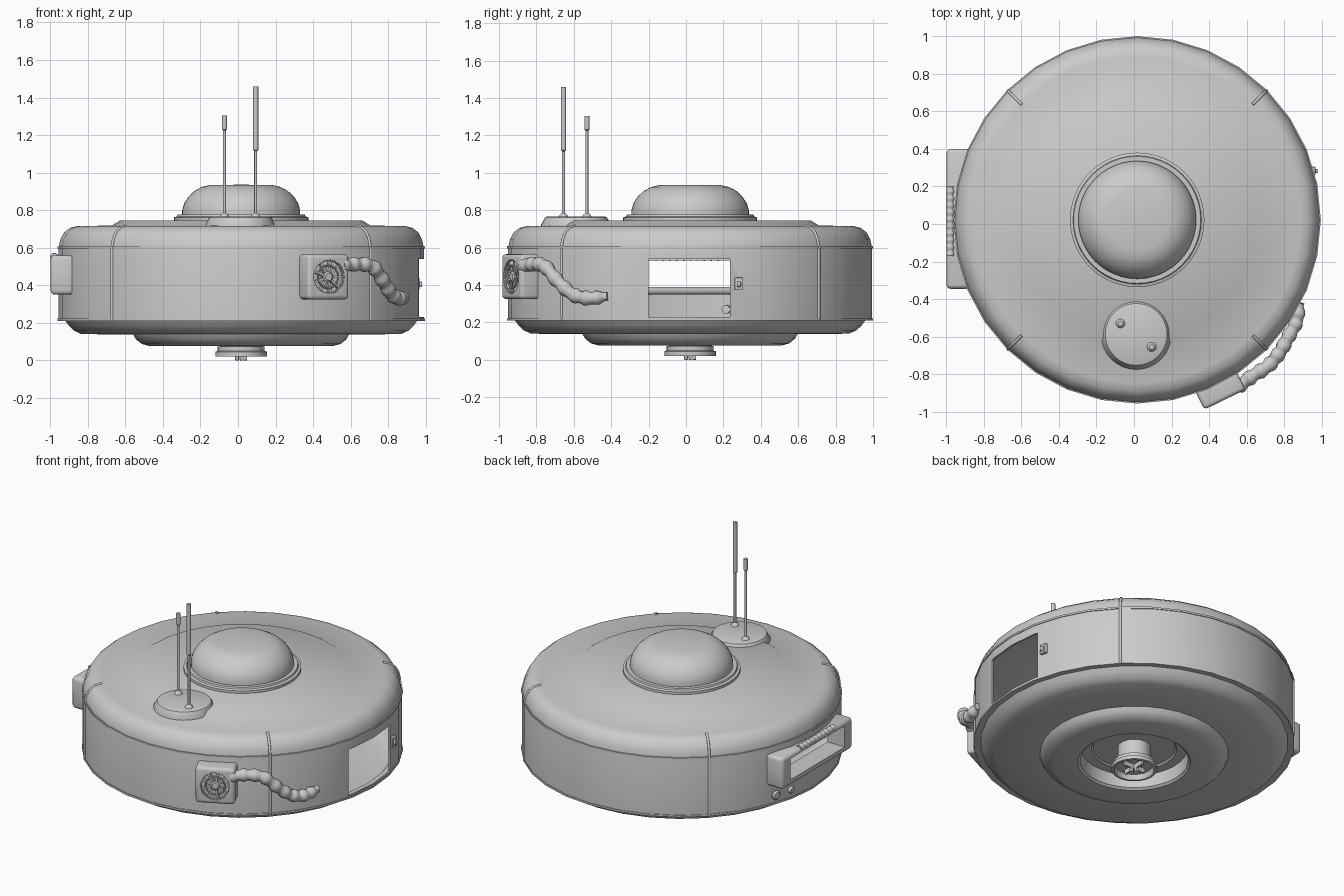
import bpy, bmesh, math
from mathutils import Matrix, Vector

if "Cube" in bpy.data.objects:
    bpy.data.objects.remove(bpy.data.objects["Cube"])

grey = bpy.data.materials.new("plain grey")
grey.use_nodes = True
grey.diffuse_color = (0.6, 0.6, 0.6, 1)
grey.node_tree.nodes["Principled BSDF"].inputs["Base Color"].default_value = (0.6, 0.6, 0.6, 1)

CENTRE = Vector((0.017, 0.022, 0))
AT_CENTRE = Matrix.Translation(CENTRE)


def activate(obj):
    bpy.ops.object.select_all(action="DESELECT")
    obj.select_set(True)
    bpy.context.view_layer.objects.active = obj


def smooth(obj, angle=35):
    activate(obj)
    bpy.ops.object.shade_smooth_by_angle(angle=math.radians(angle))
    return obj


def finish(name, bm, matrix=None):
    bmesh.ops.recalc_face_normals(bm, faces=bm.faces)
    if matrix:
        bm.transform(matrix)
    mesh = bpy.data.meshes.new(name)
    bm.to_mesh(mesh)
    bm.free()
    mesh.materials.append(grey)
    obj = bpy.data.objects.new(name, mesh)
    bpy.context.collection.objects.link(obj)
    return smooth(obj)


def lathe(name, profile, matrix=AT_CENTRE, steps=32):
    """Spin (radius, height) points around z."""
    bm = bmesh.new()
    verts = [bm.verts.new((r, 0, z)) for r, z in profile]
    edges = [bm.edges.new(pair) for pair in zip(verts, verts[1:])]
    bmesh.ops.spin(bm, geom=verts + edges, cent=(0, 0, 0), axis=(0, 0, 1),
                   angle=math.tau, steps=steps)
    bmesh.ops.remove_doubles(bm, verts=bm.verts, dist=0.0001)
    return finish(name, bm, matrix)


def box(name, low, high, matrix=None, bevel=0.0):
    low, high = Vector(low), Vector(high)
    bm = bmesh.new()
    bmesh.ops.create_cube(bm, size=1, matrix=Matrix.Translation((low + high) / 2)
                          @ Matrix.Diagonal((*(high - low), 1)))
    if bevel:
        bmesh.ops.bevel(bm, geom=bm.edges[:], offset=bevel, segments=3,
                        profile=0.5, affect="EDGES")
    return finish(name, bm, matrix)


def tube(name, points, radius, scale=None, matrix=None):
    """Sweep a round section along points, with an optional radius rule."""
    curve = bpy.data.curves.new(name, "CURVE")
    curve.dimensions = "3D"
    curve.bevel_depth = radius
    curve.bevel_resolution = 3
    curve.use_fill_caps = True
    line = curve.splines.new("POLY")
    line.points.add(len(points) - 1)
    for i, co in enumerate(points):
        line.points[i].co = (*co, 1)
        line.points[i].radius = scale(i / (len(points) - 1)) if scale else 1
    curve.materials.append(grey)
    obj = bpy.data.objects.new(name, curve)
    bpy.context.collection.objects.link(obj)
    if matrix:
        obj.matrix_world = matrix
    activate(obj)
    bpy.ops.object.convert(target="MESH")
    return smooth(bpy.context.object, 50)


def carve(obj, cutter, keep=False):
    cutter.hide_render = True
    mod = obj.modifiers.new("opening", "BOOLEAN")
    mod.operation = "DIFFERENCE"
    mod.solver = "EXACT"
    mod.object = cutter
    activate(obj)
    bpy.ops.object.modifier_apply(modifier=mod.name)
    if not keep:
        bpy.data.objects.remove(cutter)
    smooth(obj)


# Hollow body shell
shoulder = [(0.87, 0.716), (0.912, 0.706), (0.943, 0.682), (0.963, 0.645), (0.973, 0.6)]
body = lathe("body_shell", [(0, 0.745), (0.645, 0.745), (0.69, 0.718)] + shoulder + [
    (0.973, 0.213), (0.938, 0.213), (0.918, 0.185), (0.89, 0.158), (0.85, 0.14),
    (0.575, 0.138), (0.56, 0.112), (0.53, 0.088), (0.485, 0.076), (0.345, 0.076),
    (0.33, 0.088), (0.322, 0.17), (0.26, 0.17), (0.25, 0.18), (0, 0.18)])
activate(body)
shell = body.modifiers.new("thickness", "SOLIDIFY")
shell.thickness = 0.014
shell.offset = -1
bpy.ops.object.modifier_apply(modifier=shell.name)

# Hatch opening and its latch
carve(body, box("hatch_cutter", (0.8, -0.2, 0.23), (1.1, 0.235, 0.54)))
box("latch_plate", (0.93, 0.26, 0.375), (0.966, 0.305, 0.44), bevel=0.004)
box("latch_button", (0.955, 0.272, 0.39), (0.98, 0.293, 0.42), bevel=0.005)

# Carrying handle, open through the wall behind it
handle = box("handle_frame", (-0.998, -0.345, 0.35), (-0.87, 0.4, 0.56), bevel=0.022)
slot = box("handle_cutter", (-1.1, -0.26, 0.39), (-0.8, 0.315, 0.532))
carve(body, slot, keep=True)
carve(handle, slot)
tube("handle_grip", [(-0.978, -0.17 + 0.37 * i / 60, 0.551) for i in range(61)], 0.02,
     lambda t: 1 + 0.13 * math.sin(t * math.tau * 10))

# Trim rings and four seam ribs
for name, z in (("shoulder_ring", 0.602), ("bottom_ring", 0.216)):
    lathe(name, [(0.96, z - 0.006), (0.978, z - 0.006), (0.978, z + 0.006), (0.96, z + 0.006)])
for i in range(4):
    turn = AT_CENTRE @ Matrix.Rotation(math.radians(45 + 90 * i), 4, "Z")
    tube("seam_rib", [(r, 0, z) for r, z in shoulder + [(0.973, 0.214)]], 0.008, matrix=turn)

# Dome on its stepped collar
lathe("dome_collar", [(0, 0.74), (0.358, 0.74), (0.358, 0.762), (0.342, 0.767),
                      (0.338, 0.777), (0, 0.777)], steps=48)
lathe("dome", [(0.314, 0.77), (0.314, 0.8), (0.303, 0.838), (0.28, 0.873), (0.248, 0.903),
               (0.21, 0.924), (0.165, 0.934), (0, 0.936)], steps=48)

# Antenna mount with two whips
lathe("antenna_mount", [(0, 0.71), (0.187, 0.71), (0.187, 0.724), (0.165, 0.762),
                        (0.155, 0.766), (0, 0.766)], Matrix.Translation((0.012, -0.588, 0)))
for name, x, y, joint, top in (("short_antenna", -0.072, -0.53, 1.225, 1.305),
                               ("long_antenna", 0.094, -0.655, 1.115, 1.46)):
    lathe(name, [(0, 0.76), (0.026, 0.764), (0.018, 0.778), (0.008, 0.786), (0.008, joint),
                 (0.014, joint + 0.006), (0.014, top), (0, top)],
          Matrix.Translation((x, y, 0)), 12)

# Vent box with a round fan pocket
side = Matrix.Rotation(math.radians(26), 4, "Z")
vent_at = AT_CENTRE @ side @ Matrix.Translation((0, -0.985, 0.445))
fan_at = vent_at @ Matrix.Translation((0, -0.08, 0)) @ Matrix.Rotation(math.pi / 2, 4, "X")
vent = box("vent_box", (-0.122, -0.08, -0.12), (0.122, 0.08, 0.12), vent_at, 0.02)
carve(vent, lathe("vent_cutter", [(0, -0.035), (0.092, -0.035), (0.092, 0.03), (0, 0.03)], fan_at))
lathe("fan_hub", [(0, -0.04), (0.028, -0.04), (0.028, -0.006), (0.02, 0), (0, 0)], fan_at, 16)
for r in (0.06, 0.09):
    ring = [(r + 0.005 * math.cos(a), -0.008 + 0.005 * math.sin(a))
            for a in (math.tau * i / 6 for i in range(7))]
    lathe("fan_ring", ring, fan_at)
for i in range(9):
    blade_at = fan_at @ Matrix.Rotation(math.tau * i / 9, 4, "Z")
    box("fan_blade", (0.02, -0.007, -0.03), (0.092, 0.007, -0.008), blade_at)

# Ribbed hose hugging the wall
path = [Vector(p) for p in (
    (0.55, -0.87, 0.505), (0.63, -0.81, 0.512), (0.715, -0.755, 0.5), (0.775, -0.685, 0.42),
    (0.82, -0.605, 0.35), (0.865, -0.52, 0.33), (0.885, -0.42, 0.34))]
ends = [2 * path[0] - path[1]] + path + [2 * path[-1] - path[-2]]
route = []
for a, b, c, d in zip(ends, ends[1:], ends[2:], ends[3:]):
    for k in range(12):
        t = k / 12
        route.append(0.5 * (2 * b + (c - a) * t + (2 * a - 5 * b + 4 * c - d) * t ** 2
                            + (3 * b - a - 3 * c + d) * t ** 3))
route.append(path[-1])
tube("hose", route, 0.037,
     lambda t: 1 + 0.12 * math.sin(t * math.tau * 9) - max(0, t - 0.88) * 3)

# Two knobs below the handle
for y, r in ((0.335, 0.03), (0.22, 0.023)):
    lean = math.asin((y - CENTRE.y) / 0.97)
    knob_at = (AT_CENTRE @ Matrix.Rotation(math.pi - lean, 4, "Z")
               @ Matrix.Translation((0.965, 0, 0.27)) @ Matrix.Rotation(math.pi / 2, 4, "Y"))
    lathe("knob", [(0, -0.03), (r, -0.03), (r, 0.012), (r * 0.7, 0.022), (0, 0.024)], knob_at, 16)

# Underside socket with a cross key
lathe("socket", [(0, 0.185), (0.1, 0.185), (0.1, 0.08), (0.125, 0.073), (0.125, 0.05),
                 (0.138, 0.046), (0.138, 0.022), (0.122, 0.02), (0.112, 0.055), (0, 0.055)])
for i in range(4):
    arm_at = AT_CENTRE @ Matrix.Rotation(math.pi / 2 * i, 4, "Z")
    box("key_arm", (0, -0.008, 0.025), (0.08, 0.008, 0.06), arm_at)
    box("key_pin", (0.012, -0.008, 0), (0.032, 0.008, 0.06), arm_at, 0.003)
